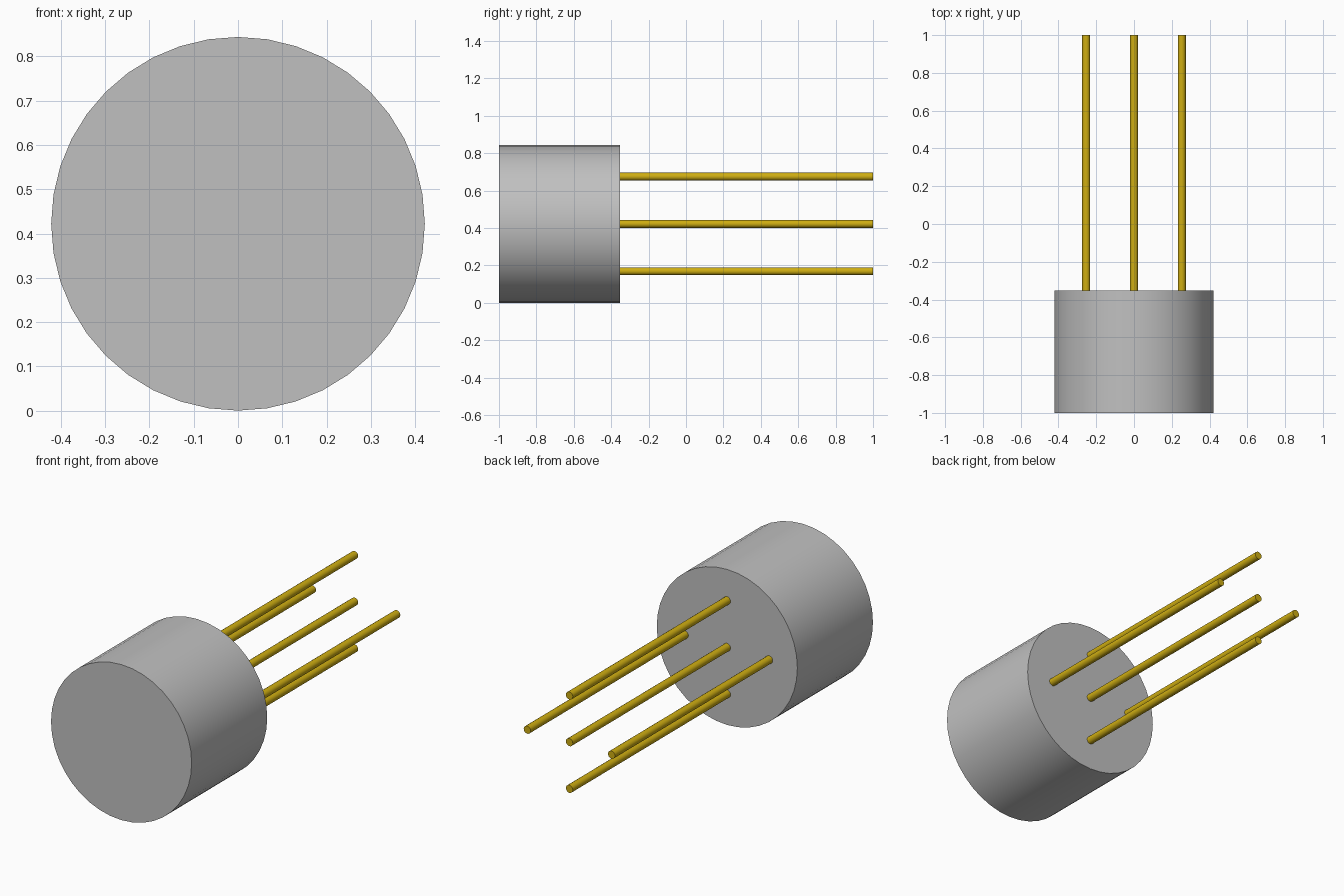
import bpy
import math

cube = bpy.data.objects.get("Cube")
if cube:
    bpy.data.objects.remove(cube, do_unlink=True)

RADIUS = 0.422
FRONT, BASE, TIP = -1.0, -0.352, 1.0
PIN_RADIUS, PIN_OFFSET = 0.021, 0.253


def material(name, color):
    mat = bpy.data.materials.new(name)
    mat.use_nodes = True
    mat.diffuse_color = color
    mat.node_tree.nodes["Principled BSDF"].inputs["Base Color"].default_value = color
    return mat


def rod(name, radius, y0, y1, x, z, sides, mat):
    """Capped cylinder running along y, smooth round the side."""
    bpy.ops.mesh.primitive_cylinder_add(
        vertices=sides, radius=radius, depth=y1 - y0,
        location=(x, (y0 + y1) / 2, z), rotation=(math.pi / 2, 0, 0))
    obj = bpy.context.object
    obj.name = name
    obj.data.materials.append(mat)
    bpy.ops.object.shade_smooth_by_angle(angle=math.radians(40))
    return obj


grey = material("metal grey", (0.53, 0.53, 0.53, 1))
gold = material("pin gold", (0.62, 0.42, 0.006, 1))

# Round housing
rod("housing", RADIUS, FRONT, BASE, 0, RADIUS, 40, grey)

# Cross of five contact pins, rooted slightly inside the housing
pins = {"centre": (0, 0), "left": (1, 0), "right": (-1, 0),
        "top": (0, 1), "bottom": (0, -1)}
for place, (dx, dz) in pins.items():
    rod(place + "_pin", PIN_RADIUS, BASE - 0.01, TIP,
        dx * PIN_OFFSET, RADIUS + dz * PIN_OFFSET, 16, gold)
